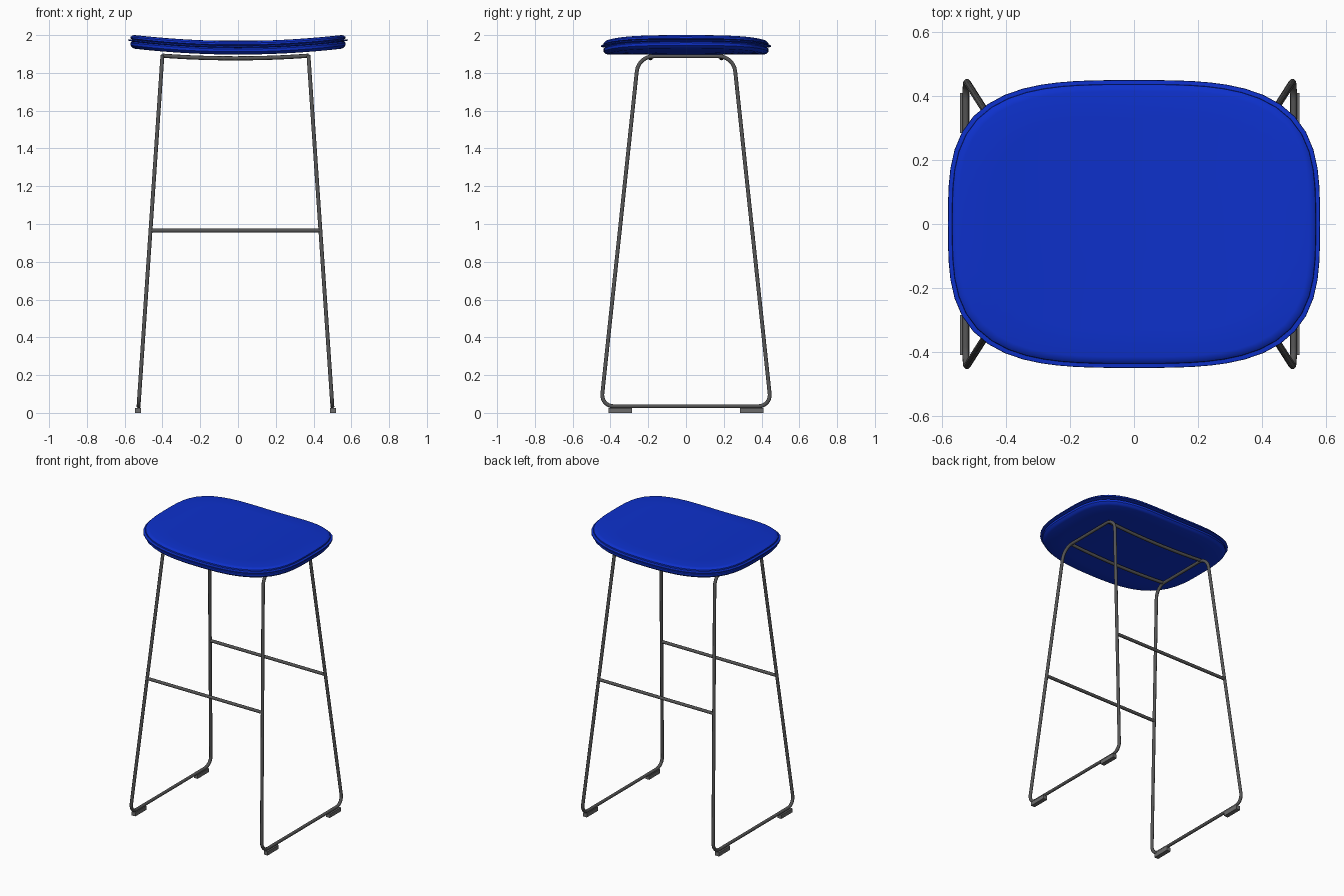
import bpy, bmesh, math
from mathutils import Vector

default = bpy.data.objects.get("Cube")
if default:
    bpy.data.objects.remove(default, do_unlink=True)


def material(name, rgb):
    m = bpy.data.materials.new(name)
    m.use_nodes = True
    m.diffuse_color = (*rgb, 1)
    m.node_tree.nodes["Principled BSDF"].inputs["Base Color"].default_value = (*rgb, 1)
    return m


BLUE = material("blue fabric", (0.004, 0.03, 0.6))
STEEL = material("dark steel", (0.09, 0.09, 0.09))
GREY = material("grey pad", (0.15, 0.15, 0.15))

CX = -0.0135      # frame sits slightly off the seat centre
TUBE = 0.011
Z_LOW, Z_HIGH = 0.035, 1.888


def leg(z):
    """Half width and half depth of the frame at height z."""
    t = (z - Z_LOW) / (Z_HIGH - Z_LOW)
    return 0.513 - 0.126 * t, 0.450 - 0.198 * t


def activate(ob):
    bpy.ops.object.select_all(action="DESELECT")
    ob.select_set(True)
    bpy.context.view_layer.objects.active = ob


def tube(name, points, cyclic=False):
    cu = bpy.data.curves.new(name, "CURVE")
    cu.dimensions = "3D"
    cu.bevel_depth = TUBE
    cu.bevel_resolution = 2
    cu.use_fill_caps = True
    sp = cu.splines.new("POLY")
    sp.points.add(len(points) - 1)
    for p, co in zip(sp.points, points):
        p.co = (*co, 1)
    sp.use_cyclic_u = cyclic
    cu.materials.append(STEEL)
    ob = bpy.data.objects.new(name, cu)
    bpy.context.collection.objects.link(ob)
    activate(ob)
    bpy.ops.object.convert(target="MESH")
    bpy.ops.object.shade_smooth_by_angle(angle=math.radians(50))


def rounded(corners, cuts, steps=6):
    """Closed path with each corner eased over its cut length."""
    path = []
    n = len(corners)
    for i, c in enumerate(corners):
        a = c + (corners[i - 1] - c).normalized() * cuts[i]
        b = c + (corners[(i + 1) % n] - c).normalized() * cuts[i]
        # rational quadratic with a weight that gives a circular arc
        w = math.sin(math.acos(max(-1, min(1, (a - c).normalized().dot((b - c).normalized())))) / 2)
        for k in range(steps + 1):
            t = k / steps
            f, g, h = (1 - t) ** 2, 2 * w * t * (1 - t), t * t
            path.append((a * f + c * g + b * h) / (f + g + h))
    return path


# Seat: rounded outline, ring by ring, bent up towards both ends
A, B, POWER, SEGMENTS = 0.582, 0.45, 3.3, 64


def outline(inset, scale=1.0):
    pts = []
    for i in range(SEGMENTS):
        ang = 2 * math.pi * i / SEGMENTS
        c, s = math.cos(ang), math.sin(ang)
        r = (abs(c / (A - inset)) ** POWER + abs(s / (B - inset)) ** POWER) ** (-1 / POWER)
        pts.append((r * c * scale, r * s * scale))
    return pts


def bent(x, y, dz):
    return (x, y, 1.94 + dz + 0.035 * (x / A) ** 2)


# (inset, height) down the edge: cushion, groove, piping, groove, shell
EDGE = [(0.035, 0.029), (0.022, 0.026), (0.014, 0.018), (0.013, 0.009), (0.022, 0.005),
        (0.001, 0.003), (0.0, -0.003), (0.022, -0.007), (0.012, -0.014),
        (0.013, -0.028), (0.022, -0.038), (0.035, -0.043)]
INNER = [0.2, 0.4, 0.6, 0.8]
rings = [(EDGE[0][0], s, EDGE[0][1]) for s in INNER]
rings += [(inset, 1, z) for inset, z in EDGE]
rings += [(EDGE[-1][0], s, EDGE[-1][1]) for s in reversed(INNER)]

bm = bmesh.new()
loops = [[bm.verts.new(bent(x, y, z)) for x, y in outline(inset, s)] for inset, s, z in rings]
for up, low in zip(loops, loops[1:]):
    for i in range(SEGMENTS):
        j = (i + 1) % SEGMENTS
        bm.faces.new((up[i], low[i], low[j], up[j]))
bm.faces.new(loops[0])
bm.faces.new(loops[-1][::-1])
bmesh.ops.recalc_face_normals(bm, faces=bm.faces)
me = bpy.data.meshes.new("seat")
bm.to_mesh(me)
bm.free()
me.materials.append(BLUE)
seat = bpy.data.objects.new("seat", me)
bpy.context.collection.objects.link(seat)
activate(seat)
bpy.ops.object.shade_smooth_by_angle(angle=math.radians(35))

# Side frames: one closed sled loop on each side, with two floor pads
for side, sx in (("left", 1), ("right", -1)):
    (xl, yl), (xh, yh) = leg(Z_LOW), leg(Z_HIGH)
    corners = [Vector((CX + sx * xl, -yl, Z_LOW)), Vector((CX + sx * xl, yl, Z_LOW)),
               Vector((CX + sx * xh, yh, Z_HIGH)), Vector((CX + sx * xh, -yh, Z_HIGH))]
    tube(side + "_side_frame", rounded(corners, (0.065, 0.065, 0.08, 0.08)), cyclic=True)
    for end, sy in (("front", -1), ("back", 1)):
        bpy.ops.mesh.primitive_cube_add(size=1, location=(CX + sx * 0.516, sy * 0.347, 0.0135))
        pad = bpy.context.object
        pad.name = f"{end}_{side}_floor_pad"
        pad.scale = (0.03, 0.124, 0.027)
        bpy.ops.object.transform_apply(location=False, rotation=False, scale=True)
        pad.data.materials.append(GREY)

# Foot rests and the curved bars under the seat
for end, sy in (("front", -1), ("back", 1)):
    x, y = leg(0.965)
    tube(end + "_foot_rest", [(CX - x, sy * y, 0.965), (CX + x, sy * y, 0.965)])
    x, _ = leg(Z_HIGH)
    bar = []
    for k in range(13):
        t = k / 6 - 1
        bar.append((CX + t * x, sy * 0.187, Z_HIGH + 0.003 - 0.004 - 0.014 * (1 - t * t) + 0.004))
    tube(end + "_seat_bar", bar)
